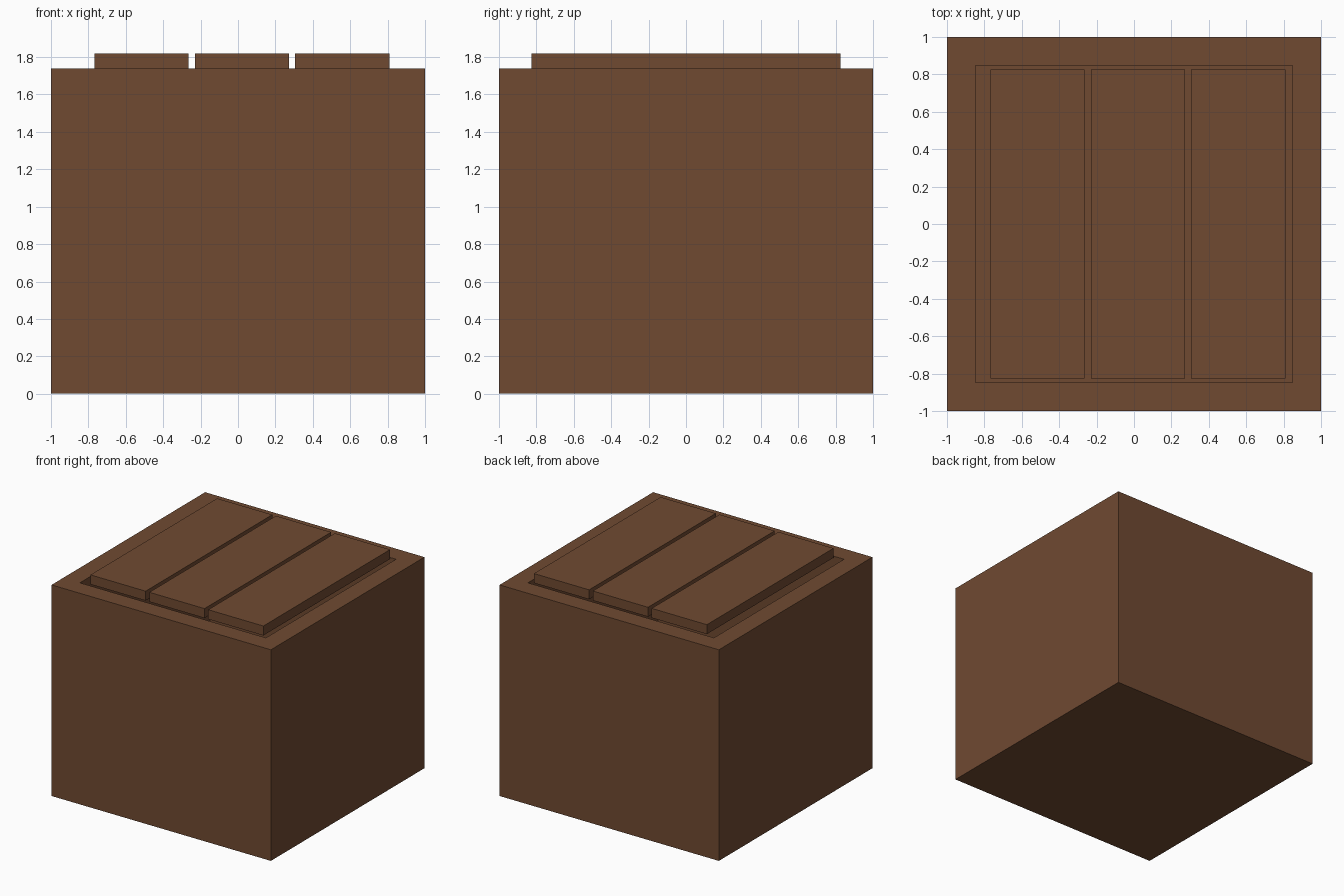
import bpy, bmesh
from mathutils import Matrix, Vector

if "Cube" in bpy.data.objects:
    bpy.data.objects.remove(bpy.data.objects["Cube"])

wood = bpy.data.materials.new("brown_wood")
wood.diffuse_color = (0.16, 0.068, 0.031, 1)
wood.use_nodes = True
wood.node_tree.nodes["Principled BSDF"].inputs["Base Color"].default_value = wood.diffuse_color


def box(name, lo, hi, hollow=None):
    """Box between two corners; hollow = (wall thickness, floor height)."""
    lo, hi = Vector(lo), Vector(hi)
    bm = bmesh.new()
    bmesh.ops.create_cube(bm, size=1)
    bmesh.ops.transform(bm, verts=bm.verts, matrix=Matrix.LocRotScale(
        (lo + hi) / 2, None, hi - lo))
    if hollow:
        wall, floor_z = hollow
        bm.normal_update()
        top = max(bm.faces, key=lambda f: f.calc_center_median().z)
        bmesh.ops.inset_region(bm, faces=[top], thickness=wall)
        inner = bmesh.ops.extrude_discrete_faces(bm, faces=[top])["faces"][0]
        for v in inner.verts:
            v.co.z = floor_z
    bmesh.ops.recalc_face_normals(bm, faces=bm.faces)
    mesh = bpy.data.meshes.new(name)
    bm.to_mesh(mesh)
    bm.free()
    mesh.materials.append(wood)
    obj = bpy.data.objects.new(name, mesh)
    bpy.context.collection.objects.link(obj)
    return obj


# Thick-walled open crate
RIM = 1.74
box("crate_body", (-1, -1, 0), (1, 1, RIM), hollow=(0.215, 0.215))

# Three loose lid planks resting on the rim
for i in range(3):
    x = -0.768 + i * 0.537
    box(f"lid_plank_{i + 1}", (x, -0.825, RIM), (x + 0.503, 0.825, 1.818))
